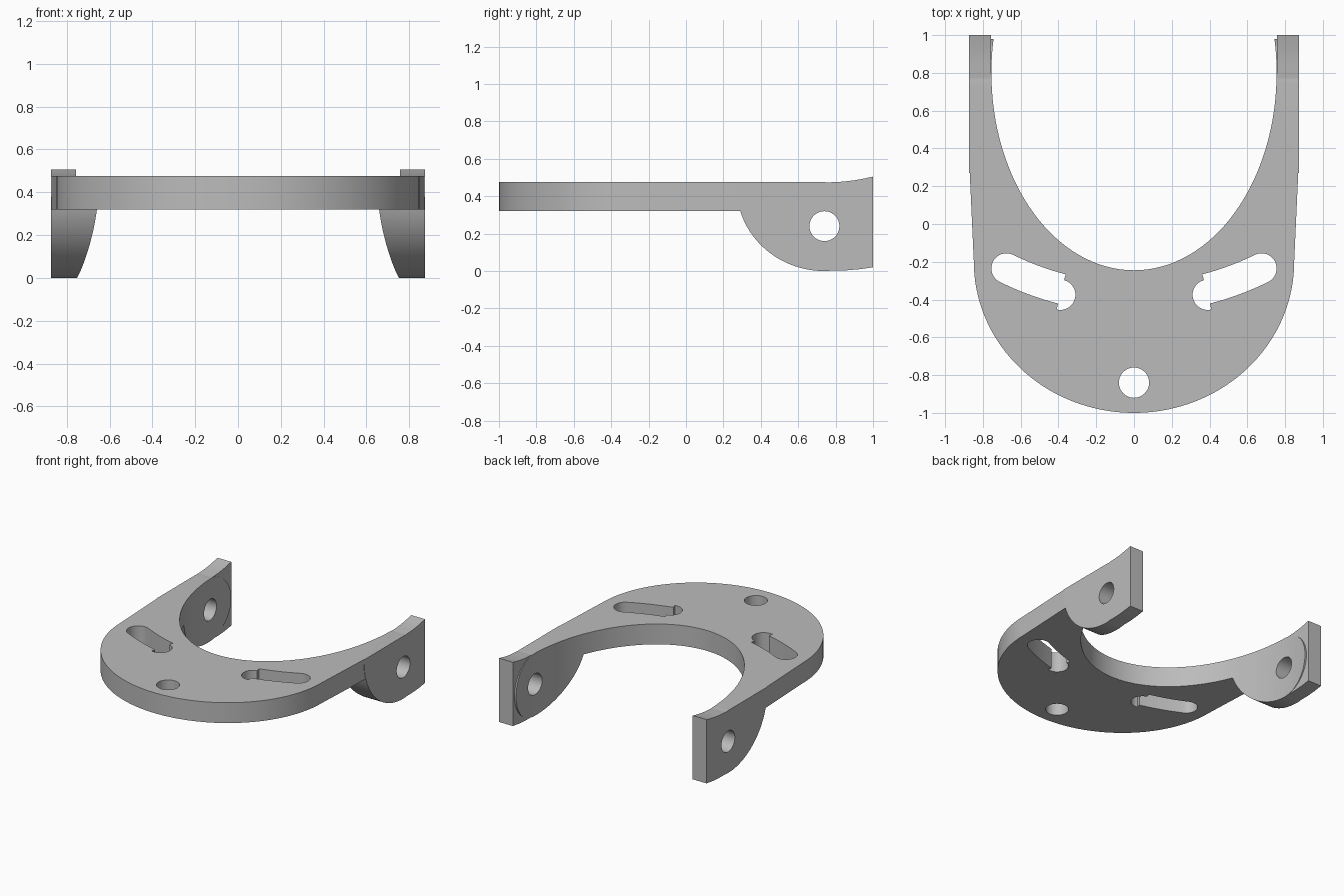
import bpy, bmesh
from math import cos, sin, radians, degrees, atan2, hypot
from mathutils import Vector

cube = bpy.data.objects.get("Cube")
if cube:
    bpy.data.objects.remove(cube, do_unlink=True)

grey = bpy.data.materials.new("plain grey")
grey.use_nodes = True
grey.diffuse_color = (0.5, 0.5, 0.5, 1)
grey.node_tree.nodes["Principled BSDF"].inputs["Base Color"].default_value = (0.5, 0.5, 0.5, 1)


def arc(cx, cy, rx, ry, start, end, n):
    """Points along an elliptical arc, angles in degrees."""
    angles = [radians(start + (end - start) * i / n) for i in range(n + 1)]
    return [(cx + rx * cos(a), cy + ry * sin(a)) for a in angles]


def prism(name, points, axis, low, high):
    """Extrude an outline along z (points are x, y) or x (points are y, z)."""
    clean = []
    for p in points:
        if not clean or (Vector(p) - Vector(clean[-1])).length > 1e-4:
            clean.append(p)
    if (Vector(clean[0]) - Vector(clean[-1])).length < 1e-4:
        clean.pop()
    place = (lambda p: (p[0], p[1], low)) if axis == "z" else (lambda p: (low, p[0], p[1]))
    push = Vector((0, 0, high - low)) if axis == "z" else Vector((high - low, 0, 0))
    bm = bmesh.new()
    face = bm.faces.new([bm.verts.new(place(p)) for p in clean])
    out = bmesh.ops.extrude_face_region(bm, geom=[face])
    moved = [v for v in out["geom"] if isinstance(v, bmesh.types.BMVert)]
    bmesh.ops.translate(bm, verts=moved, vec=push)
    bmesh.ops.recalc_face_normals(bm, faces=bm.faces)
    mesh = bpy.data.meshes.new(name)
    bm.to_mesh(mesh)
    bm.free()
    mesh.materials.append(grey)
    obj = bpy.data.objects.new(name, mesh)
    bpy.context.scene.collection.objects.link(obj)
    return obj


def combine(body, other, operation):
    """Apply a boolean and discard the second solid."""
    bpy.context.view_layer.objects.active = body
    mod = body.modifiers.new("boolean", "BOOLEAN")
    mod.object, mod.operation, mod.solver = other, operation, "EXACT"
    bpy.ops.object.modifier_apply(modifier=mod.name)
    bpy.data.objects.remove(other, do_unlink=True)


BOTTOM, TOP = 0.32, 0.475
PIVOT_Y, PIVOT_Z, HOLE = 0.74, 0.2375, 0.08

# Flat horseshoe plate
outline = [(0.87, PIVOT_Y), (-0.87, PIVOT_Y), (-0.87, 0.28)]
outline += arc(0, -0.2, 0.848, 0.8, 180, 360, 72) + [(0.87, 0.28)]
body = prism("mounting_bracket", outline, "z", BOTTOM, TOP)

# Rounded ears hanging under both arms
ear = arc(PIVOT_Y, 0.45, 0.47, 0.45, 180, 270, 28)
ear += arc(PIVOT_Y, PIVOT_Z, 0.24, PIVOT_Z, -90, 90, 32) + [(0.27, TOP)]
for low, high in ((-0.873, -0.6), (0.6, 0.873)):
    combine(body, prism("ear", ear, "x", low, high), "UNION")

# Elliptical opening
opening = arc(0, 0.8, 0.755, 1.045, 0, 360, 128)
combine(body, prism("opening", opening, "z", -0.5, 1), "DIFFERENCE")

# Flared end blocks
block = [(0.76, 0.003), (0.86, 0.004), (0.93, 0.01), (1, 0.02),
         (1, 0.505), (0.95, 0.494), (0.9, 0.485), (0.84, 0.478), (0.78, TOP), (0.76, 0.472)]
for low, high in ((-0.873, -0.757), (0.757, 0.873)):
    combine(body, prism("end_block", block, "x", low, high), "UNION")

# Pivot holes through both ears
combine(body, prism("pivot_hole", arc(PIVOT_Y, 0.24, HOLE, HOLE, 0, 360, 40), "x", -1, 1), "DIFFERENCE")

# Front bolt hole
combine(body, prism("bolt_hole", arc(0, -0.84, HOLE, HOLE, 0, 360, 40), "z", 0.2, 0.6), "DIFFERENCE")

# Curved slots
cy = 1.136
p1, p2 = (0.675, -0.235), (0.39, -0.375)
a1, a2 = (degrees(atan2(y - cy, x)) for x, y in (p1, p2))
R = hypot(p1[0], p1[1] - cy)
slot = arc(0, cy, R + HOLE, R + HOLE, a2, a1, 10)
slot += arc(*p1, HOLE, HOLE, a1, a1 + 180, 20)
slot += arc(0, cy, R - HOLE, R - HOLE, a1, a2, 10)
slot += arc(*p2, HOLE, HOLE, a2 + 180, a2 + 360, 20)
for side in (-1, 1):
    combine(body, prism("slot", [(side * x, y) for x, y in slot], "z", 0.2, 0.6), "DIFFERENCE")

# Smooth curved walls, crisp edges
bpy.ops.object.select_all(action="DESELECT")
body.select_set(True)
bpy.context.view_layer.objects.active = body
bpy.ops.object.shade_smooth_by_angle(angle=radians(25))
